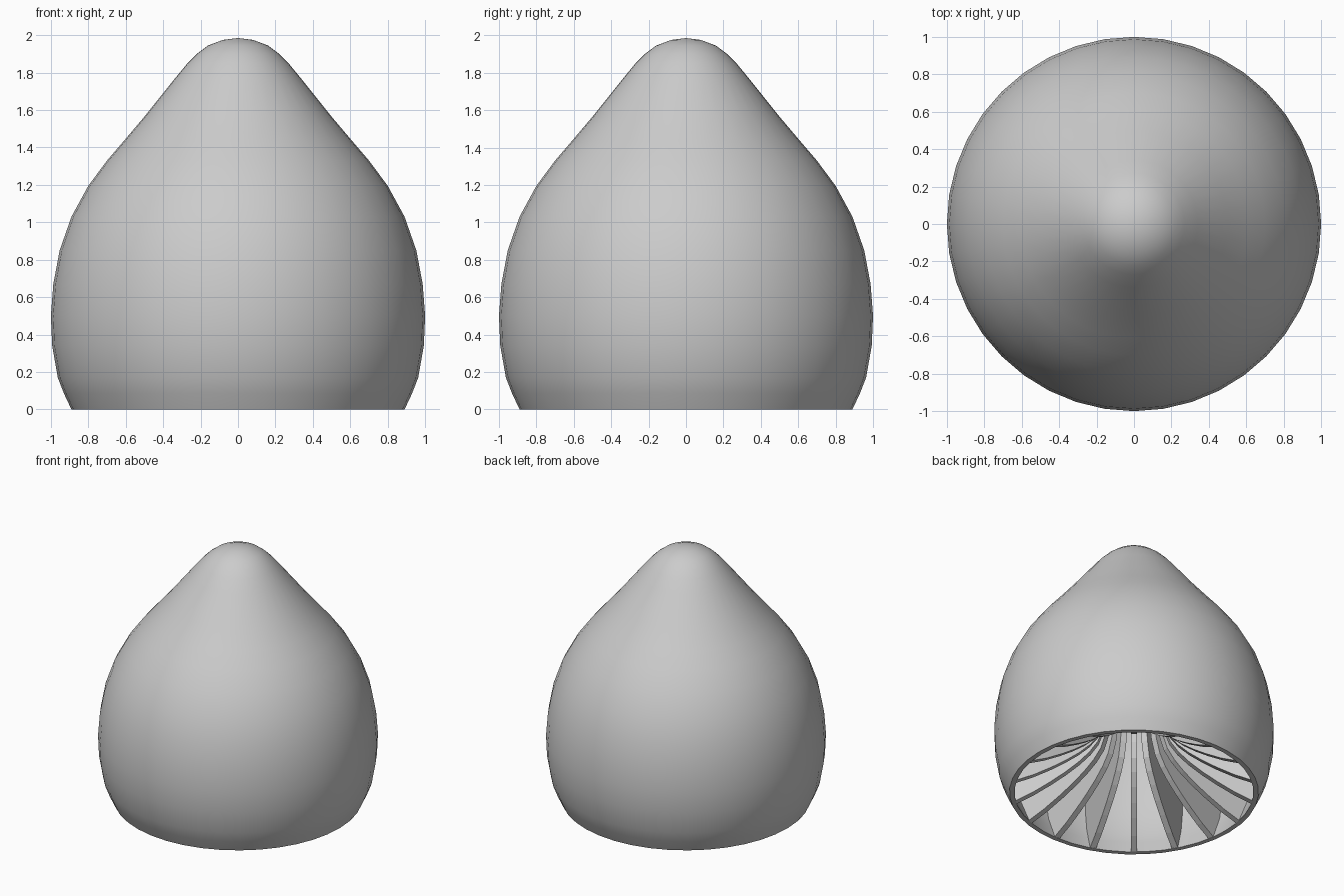
import bpy, bmesh, math
from mathutils import Matrix, Vector

cube = bpy.data.objects.get("Cube")
if cube:
    bpy.data.objects.remove(cube)

SEGMENTS = 40
GILLS = 18
WALL = 0.04
GILL_THICKNESS = 0.045

grey = bpy.data.materials.new("light_grey")
grey.use_nodes = True
grey.diffuse_color = (0.6, 0.6, 0.6, 1)
grey.node_tree.nodes["Principled BSDF"].inputs["Base Color"].default_value = grey.diffuse_color

# Outer outline of the cap as (radius, height), rim to tip
cap_outline = [(.89, 0), (.93, .085), (.963, .17), (.993, .34), (1, .5), (.987, .67),
               (.953, .85), (.89, 1.03), (.8, 1.195), (.7, 1.33), (.61, 1.435), (.5, 1.565),
               (.34, 1.765), (.27, 1.85), (.22, 1.9), (.16, 1.945), (.08, 1.975), (0, 1.985)]
# Free lower edge of a gill, rim to centre
gill_edge = [(.86, 0), (.73, .06), (.6, .135), (.5, .2), (.4, .275), (.32, .35), (.26, .43),
             (.22, .54), (.195, .7), (.18, 1), (.16, 1.4), (.13, 1.9)]


def make_object(name, bm):
    bmesh.ops.recalc_face_normals(bm, faces=bm.faces)
    mesh = bpy.data.meshes.new(name)
    bm.to_mesh(mesh)
    bm.free()
    mesh.materials.append(grey)
    obj = bpy.data.objects.new(name, mesh)
    bpy.context.collection.objects.link(obj)
    return obj


# Cap shell: revolved outline given a wall thickness
bm = bmesh.new()
verts = [bm.verts.new((r, 0, z)) for r, z in cap_outline]
edges = [bm.edges.new(pair) for pair in zip(verts, verts[1:])]
bmesh.ops.spin(bm, geom=verts + edges, cent=(0, 0, 0), axis=(0, 0, 1),
               angle=math.tau, steps=SEGMENTS)
bmesh.ops.remove_doubles(bm, verts=bm.verts, dist=0.0005)
cap = make_object("cap_shell", bm)
shell = cap.modifiers.new("wall", "SOLIDIFY")
shell.thickness = WALL
shell.offset = -1
bpy.context.view_layer.objects.active = cap
cap.select_set(True)
bpy.ops.object.modifier_apply(modifier="wall")
# Level the cut rim
for v in cap.data.vertices:
    if v.co.z < 0.05:
        v.co.z = 0
bpy.ops.object.shade_smooth_by_angle(angle=math.radians(40))

# Gills: thin radial blades lining the inside of the cap
bm = bmesh.new()
wall_edge = [(r - WALL / 2, max(0, z - WALL / 4)) for r, z in cap_outline if r > 0.15]
blade = wall_edge + gill_edge[::-1]
for i in range(GILLS):
    turn = Matrix.Rotation(math.tau * i / GILLS + math.pi / 2, 3, "Z")
    sides = [[bm.verts.new(turn @ Vector((r, s * GILL_THICKNESS / 2, z))) for r, z in blade]
             for s in (-1, 1)]
    for side in sides:
        bm.faces.new(side)
    a, b = sides
    for j in range(len(blade)):
        k = (j + 1) % len(blade)
        bm.faces.new((a[j], a[k], b[k], b[j]))
make_object("gills", bm)
